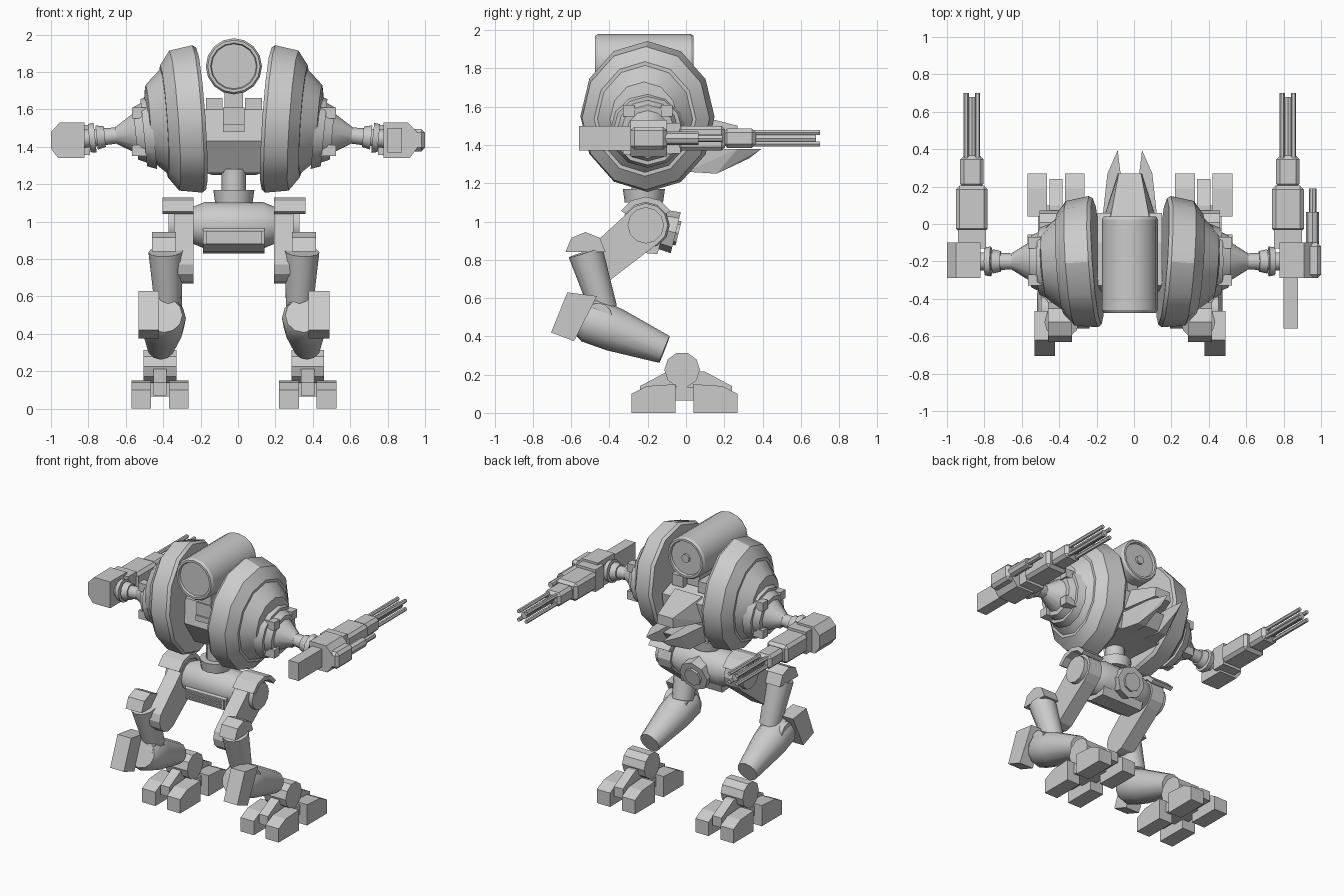
import bpy, bmesh, math
from mathutils import Vector, Matrix

cube = bpy.data.objects.get("Cube")
if cube:
    bpy.data.objects.remove(cube, do_unlink=True)

grey = bpy.data.materials.new("plain grey")
grey.use_nodes = True
colour = (0.6, 0.6, 0.6, 1)
grey.diffuse_color = colour
grey.node_tree.nodes["Principled BSDF"].inputs["Base Color"].default_value = colour

# Symmetry plane and main joints, given for the left side
middle = -0.022
shell_centre = Vector((0.175, -0.2, 1.55))
tube_front = Vector((0, -0.475, 1.83))
waist = Vector((0, -0.22, 1.1))
shoulder = Vector((0.43, -0.2, 1.48))
wrist = Vector((0.83, -0.2, 1.44))
gun = Vector((0.845, 0, 1.435))
hip = Vector((0.27, -0.21, 0.98))
link_end = Vector((0.27, -0.46, 0.77))
thigh_top = Vector((0.365, -0.525, 0.84))
thigh_end = Vector((0.35, -0.43, 0.54))
knee = Vector((0.375, -0.54, 0.5))
ankle = Vector((0.395, -0.02, 0.225))
across = Vector((1, 0, 0))
back = Vector((0, 1, 0))
up = Vector((0, 0, 1))


def finish(name, bm, pair, smooth=False):
    """Turn a mesh into an object, mirrored to the other side when it is one of a pair."""
    bmesh.ops.recalc_face_normals(bm, faces=bm.faces)
    mesh = bpy.data.meshes.new(name)
    bm.to_mesh(mesh)
    bm.free()
    mesh.materials.append(grey)
    part = bpy.data.objects.new(name, mesh)
    part.location.x = middle
    bpy.context.collection.objects.link(part)
    if smooth:
        bpy.ops.object.select_all(action='DESELECT')
        part.select_set(True)
        bpy.context.view_layer.objects.active = part
        bpy.ops.object.shade_smooth_by_angle(angle=math.radians(32))
    if pair:
        part.modifiers.new("Mirror", 'MIRROR').use_mirror_merge = False
    return part


def hull(name, points, pair=True):
    """Wrap a convex solid around some points."""
    bm = bmesh.new()
    for point in points:
        bm.verts.new(point)
    bmesh.ops.convex_hull(bm, input=bm.verts)
    bmesh.ops.dissolve_limit(bm, angle_limit=0.02, verts=bm.verts, edges=bm.edges)
    return finish(name, bm, pair)


def slab(name, outline, left, right, pair=True):
    """Convex side outline of (y, z) points carried across from left to right."""
    return hull(name, [(x, y, z) for x in (left, right) for y, z in outline], pair)


def box(name, centre, size, pair=True, bevel=0):
    bm = bmesh.new()
    bmesh.ops.create_cube(bm, size=1, matrix=Matrix.Translation(centre) @ Matrix.Diagonal((*size, 1)))
    part = finish(name, bm, pair)
    if bevel:
        mod = part.modifiers.new("Bevel", 'BEVEL')
        mod.width = bevel
        mod.segments = 1
    return part


def lathe(name, profile, start, direction, sides=12, pair=True, depth=1):
    """Turn (radius, distance) pairs about a direction; depth squeezes it front to back."""
    bm = bmesh.new()
    rings = []
    for radius, distance in profile:
        angles = [math.tau * i / sides for i in range(sides)]
        rings.append([bm.verts.new((radius * depth * math.cos(a), radius * math.sin(a), distance)) for a in angles])
    for low, high in zip(rings, rings[1:]):
        for i in range(sides):
            bm.faces.new((low[i - 1], low[i], high[i], high[i - 1]))
    bm.faces.new(rings[0])
    bm.faces.new(rings[-1])
    axis = direction.normalized()
    v = axis.cross(across if abs(axis.y) > 0.9 else back).normalized()
    frame = Matrix((v.cross(axis), v, axis)).transposed().to_4x4()
    frame.translation = start
    bm.transform(frame)
    return finish(name, bm, pair, smooth=True)


def drum(name, start, end, radius, tip=None, sides=12, pair=True):
    """Cylinder or cone between two points."""
    span = end - start
    return lathe(name, [(radius, 0), (tip or radius, span.length)], start, span, sides, pair)


def circle(centre, radius, count=12):
    angles = [math.tau * i / count for i in range(count)]
    return [(centre.y + radius * math.cos(a), centre.z + radius * math.sin(a)) for a in angles]


# Body: two tilted, terraced side shells
terraces = [(0.38, 0), (0.395, 0.02), (0.375, 0.145), (0.3, 0.2), (0.28, 0.2), (0.22, 0.265), (0.2, 0.285), (0.1, 0.3)]
lathe("side_shell", terraces, shell_centre, Vector((1, -0.07, -0.07)), depth=0.89)

# Cockpit hull between the shells, with its hatch and rear canopy
slab("cockpit_hull", [(-0.36, 1.43), (-0.25, 1.26), (0.02, 1.26), (0.06, 1.54), (-0.1, 1.6), (-0.33, 1.6)],
     -0.172, 0.172, pair=False)
box("front_hatch", (0, -0.33, 1.55), (0.116, 0.06, 0.12), pair=False)
box("hatch_sill", (0, -0.34, 1.5), (0.116, 0.06, 0.04), pair=False)
box("roof_post", (0.105, -0.15, 1.62), (0.09, 0.26, 0.08))
box("tube_bracket", (0, -0.2, 1.65), (0.1, 0.3, 0.1), pair=False)
hull("rear_canopy", [(side * x, y, z) for side in (-1, 1) for x, y, z in
                     ((0.11, 0, 1.57), (0.15, 0, 1.4), (0.06, 0.27, 1.5), (0.065, 0.27, 1.43))], pair=False)
slab("rear_floor", [(0, 1.26), (0.15, 1.26), (0.22, 1.35), (0, 1.36)], -0.07, 0.07, pair=False)
prong_root = [(x, 0, z) for x in (0.05, 0.15) for z in (1.26, 1.38)]
prong_middle = [(x, 0.16, 1.25) for x in (0.06, 0.12)] + [(x, 0.27, 1.38) for x in (0.05, 0.12)]
hull("rear_prong", prong_root + prong_middle + [(0.065, 0.33, 1.33), (0.065, 0.395, 1.38)])

# Roof tube with recessed ends
tube_length = 0.515
rim = [(0.12, 0.015), (0.125, 0), (0.14, 0), (0.15, 0.015)]
lathe("roof_tube", rim + [(r, tube_length - d) for r, d in reversed(rim)], tube_front, back, sides=16, pair=False)
tube_back = tube_front + back * tube_length
drum("tube_rear_boss", tube_back - back * 0.03, tube_back, 0.03, pair=False)

# Shoulders and arm links, placed along the line from shoulder to wrist
for name, t0, t1, radius, tip in (("shoulder_base", 0, 0.13, 0.2, 0.18),
                                  ("shoulder_collar", 0.13, 0.24, 0.16, 0.14),
                                  ("shoulder_cone", 0.24, 0.5, 0.11, 0.045),
                                  ("arm_rod", 0.4, 1, 0.042, 0.05),
                                  ("arm_ring", 0.65, 0.76, 0.055, 0.065),
                                  ("arm_cuff", 0.78, 0.86, 0.08, 0.075)):
    drum(name, shoulder.lerp(wrist, t0), shoulder.lerp(wrist, t1), radius, tip)
for y in (-1, 1):
    for z in (-1, 1):
        box("shoulder_lug", shoulder + Vector((0.07, y / 10, z / 10)), (0.09, 0.06, 0.06))

# Forearm guns
elbow_outline = [(0.8, 1.34), (0.94, 1.34), (0.978, 1.39), (0.978, 1.48), (0.93, 1.53), (0.8, 1.53)]
hull("elbow_block", [(x, y, z) for y in (-0.29, -0.1) for x, z in elbow_outline])
box("elbow_neck", gun - back * 0.08, (0.15, 0.1, 0.16))
box("gun_body", gun + back * 0.08, (0.17, 0.25, 0.13), bevel=0.02)
box("gun_nose", gun + back * 0.28, (0.125, 0.17, 0.1), bevel=0.02)
muzzle = gun + back * 0.7
for x in (-0.03, 0.03):
    for z in (-0.03, 0.03):
        corner = Vector((x, 0, z))
        drum("gun_barrel", gun + corner + back * 0.35, muzzle + corner, 0.014, sides=6)
drum("gun_core", gun + back * 0.35, muzzle - back * 0.02, 0.024, sides=8)

# Extra gear on the left arm only
pod = gun + across * 0.132
box("tail_box", gun + Vector((0.015, -0.42, 0)), (0.08, 0.28, 0.13), pair=False)
box("pod_mount", pod - back * 0.195, (0.09, 0.19, 0.12), pair=False, bevel=0.02)
drum("pod_body", pod - back * 0.11, pod + back * 0.065, 0.035, sides=8, pair=False)
drum("pod_barrel", pod, pod + back * 0.19, 0.02, sides=8, pair=False)

# Waist and pelvis
drum("waist_post", waist, waist + up * 0.18, 0.065, pair=False)
drum("waist_flange", waist, waist + up * 0.07, 0.1, 0.11, pair=False)
half_width = 0.215
pelvis_end = [(0.1, 0), (0.125, 0.06)]
lathe("pelvis", pelvis_end + [(r, 2 * half_width - d) for r, d in reversed(pelvis_end)],
      Vector((-half_width, hip.y, hip.z)), across, pair=False)
slab("pelvis_belly", [(-0.34, 0.95), (-0.34, 0.88), (-0.28, 0.84), (-0.15, 0.83), (-0.1, 1), (-0.3, 1)],
     -0.165, 0.165, pair=False)
vent = Vector((0, -0.33, 0.915))
box("vent_frame", vent, (0.3, 0.04, 0.07), pair=False)
for row in (-1, 0, 1):
    box("vent_slat", vent + up * row / 50, (0.27, 0.055, 0.01), pair=False)
joint_axis = Vector((0, 0.97, -0.24))
joint = Vector((0, -0.17, 0.97))
drum("rear_joint", joint, joint + joint_axis * 0.12, 0.1, 0.11, sides=8, pair=False)
drum("rear_joint_cap", joint, joint + joint_axis * 0.135, 0.065, sides=8, pair=False)

# Hip links: rounded arms between two pivots, with a hood over the top
slab("hip_link", circle(hip, 0.115) + circle(link_end, 0.1), 0.215, 0.32)
drum("hip_cap", hip, hip + across * 0.08, 0.095)
hood_inner, hood_outer = circle(hip, 0.12), circle(hip, 0.15)
for i in range(1, 5):
    slab("hip_hood", hood_inner[i:i + 2] + hood_outer[i:i + 2], 0.215, 0.382)

# Thighs with domed caps
dome = [point for point in circle(thigh_top, 0.105, 8) if point[1] > thigh_top.y + thigh_top.z + 0.5]
slab("thigh_cap", dome, 0.31, 0.438)
drum("thigh", thigh_top, thigh_end, 0.092, 0.072)

# Knees and shins
slab("knee_block", [(-0.62, 0.63), (-0.465, 0.61), (-0.585, 0.375), (-0.705, 0.42)], 0.4, 0.51)
lathe("shin", [(0.1, 0), (0.12, 0.04), (0.115, 0.18), (0.075, 0.46)], knee, ankle - knee + up * 0.07)
pivot = knee + back * 0.08
drum("knee_pivot", pivot - across * 0.08, pivot + across * 0.1, 0.075)

# Ankles and four-toed feet
drum("ankle", ankle - across * 0.088, ankle + across * 0.088, 0.093, sides=10)
spine_side = [(0.24, 0.07), (0.24, 0.14), (0.1, 0.215)]
slab("foot_spine", [(side * y, z) for side in (-1, 1) for y, z in spine_side], 0.36, 0.43)
box("foot_bridge", (ankle.x, ankle.y, 0.1), (0.19, 0.24, 0.07))
for x in (ankle.x - 0.1, ankle.x + 0.1):
    for name, near, far in (("front_toe", -0.055, -0.285), ("rear_toe", 0.04, 0.27)):
        bend = near + (far - near) * 0.65
        slab(name, [(near, 0), (far, 0), (far, 0.1), (bend, 0.14), (near, 0.15)], x - 0.053, x + 0.053)
